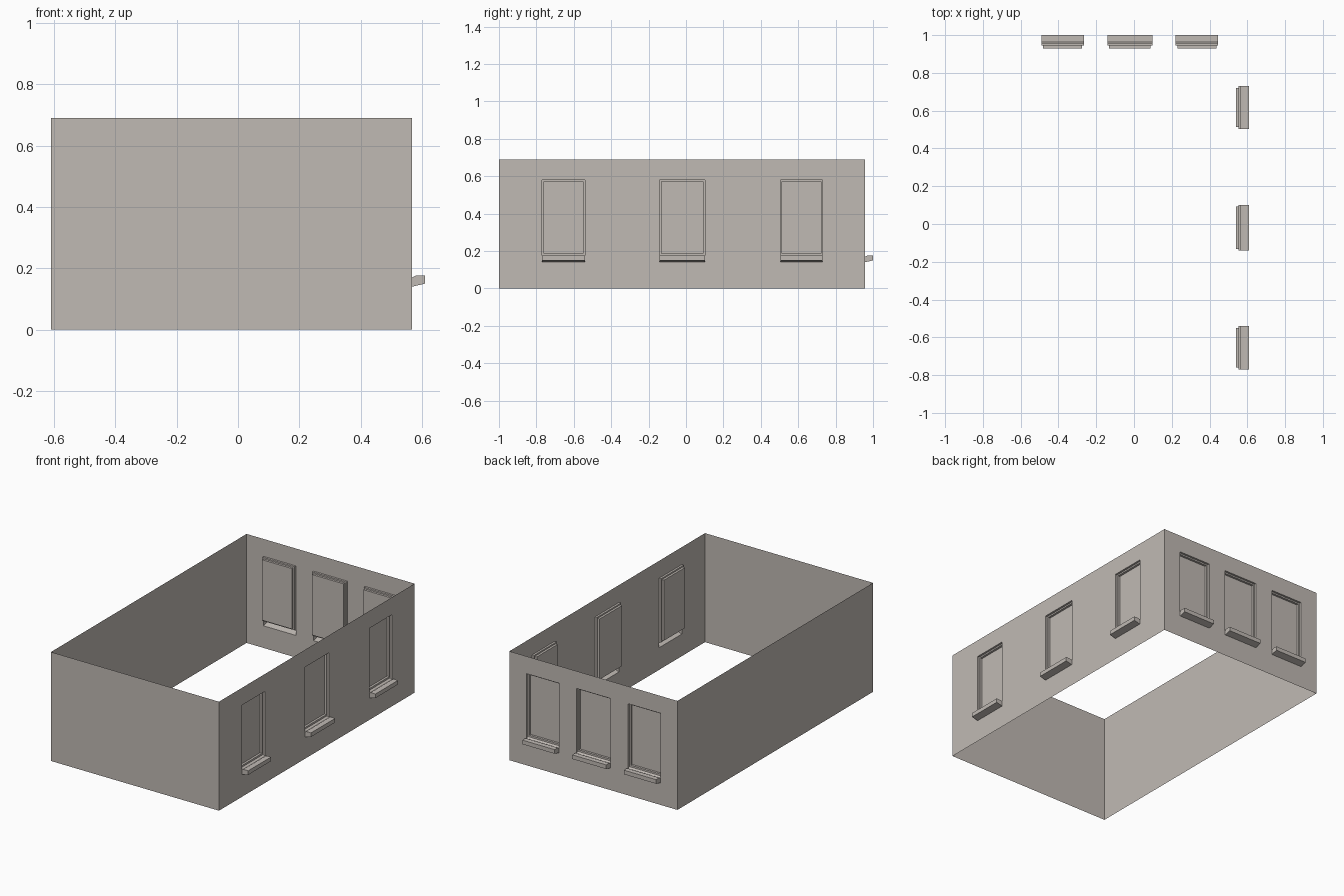
import bpy, bmesh, math
from mathutils import Vector, Matrix

cube = bpy.data.objects.get("Cube")
if cube:
    bpy.data.objects.remove(cube, do_unlink=True)

stone = bpy.data.materials.new("warm_grey_stone")
colour = (0.53, 0.49, 0.455, 1)
stone.diffuse_color = colour
stone.use_nodes = True
stone.node_tree.nodes["Principled BSDF"].inputs["Base Color"].default_value = colour

LEFT, RIGHT, FRONT, BACK, TOP = -0.61, 0.567, -1.0, 0.957, 0.69
SILL_BASE, SILL_TOP, HEAD = 0.14, 0.17, 0.58


def add_face(bm, points, facing):
    face = bm.faces.new([bm.verts.new(p) for p in points])
    face.normal_update()
    if face.normal.dot(Vector(facing)) < 0:
        face.normal_flip()


def finish(name, bm, matrix):
    bmesh.ops.remove_doubles(bm, verts=bm.verts[:], dist=0.0001)
    mesh = bpy.data.meshes.new(name)
    bm.to_mesh(mesh)
    bm.free()
    mesh.materials.append(stone)
    obj = bpy.data.objects.new(name, mesh)
    obj.matrix_world = matrix
    bpy.context.collection.objects.link(obj)


# Every wall is drawn in its own frame: x along it, z up, outside facing -y
def wall(name, x0, x1, windows, matrix):
    bm = bmesh.new()
    xs = [x0] + [c + s * w / 2 for c, w in windows for s in (-1, 1)] + [x1]
    zs = [0, SILL_BASE, HEAD, TOP] if windows else [0, TOP]
    for i in range(len(xs) - 1):
        for j in range(len(zs) - 1):
            if i % 2 and j == 1:
                continue  # window opening
            a, b, c, d = xs[i], xs[i + 1], zs[j], zs[j + 1]
            add_face(bm, [(a, 0, c), (b, 0, c), (b, 0, d), (a, 0, d)], (0, -1, 0))
    finish(name, bm, matrix)
    for n, (centre, width) in enumerate(windows, 1):
        place = matrix @ Matrix.Translation((centre, 0, 0))
        recess(f"{name}_window_{n}", width / 2, place)
        sill(f"{name}_sill_{n}", width / 2, place)


# Stepped recess closed by a flat pane
def recess(name, half, matrix):
    bm = bmesh.new()

    def ring(inset, depth, bottom):
        h, t = half - inset, HEAD - inset
        return [(-h, depth, bottom), (h, depth, bottom), (h, depth, t), (-h, depth, t)]

    rings = [ring(0, 0, SILL_TOP), ring(0, 0.013, 0.177),
             ring(0.009, 0.013, 0.188), ring(0.009, 0.027, 0.188)]
    inward = [(0, 0, 1), (-1, 0, 0), (0, 0, -1), (1, 0, 0)]
    for k, (a, b) in enumerate(zip(rings, rings[1:])):
        for i in range(4):
            j = (i + 1) % 4
            facing = (0, -1, 0) if k == 1 else inward[i]
            add_face(bm, [a[i], a[j], b[j], b[i]], facing)
    add_face(bm, rings[-1], (0, -1, 0))
    finish(name, bm, matrix)


# Hollow sill, open towards the inside of the wall
def sill(name, half, matrix):
    bm = bmesh.new()
    profile = [(0, SILL_BASE), (-0.043, 0.15), (-0.043, 0.176),
               (-0.012, 0.176), (0, SILL_TOP)]
    facings = [(0, 0, -1), (0, -1, 0), (0, 0, 1), (0, 0, 1)]
    for (y0, z0), (y1, z1), facing in zip(profile, profile[1:], facings):
        add_face(bm, [(-half, y0, z0), (half, y0, z0), (half, y1, z1), (-half, y1, z1)], facing)
    for side in (-1, 1):
        add_face(bm, [(side * half, y, z) for y, z in profile], (side, 0, 0))
    finish(name, bm, matrix)


def at(x, y, degrees):
    return Matrix.Translation((x, y, 0)) @ Matrix.Rotation(math.radians(degrees), 4, "Z")


wall("front_wall", LEFT, RIGHT, [], at(0, FRONT, 0))
wall("right_side_wall", -BACK, -FRONT, [], at(LEFT, 0, -90))
wall("left_side_wall", FRONT, BACK,
     [(-0.655, 0.228), (-0.02, 0.242), (0.617, 0.226)], at(RIGHT, 0, 90))
wall("back_wall", -RIGHT, -LEFT,
     [(-0.333, 0.226), (0.022, 0.238), (0.378, 0.226)], at(0, BACK, 180))
